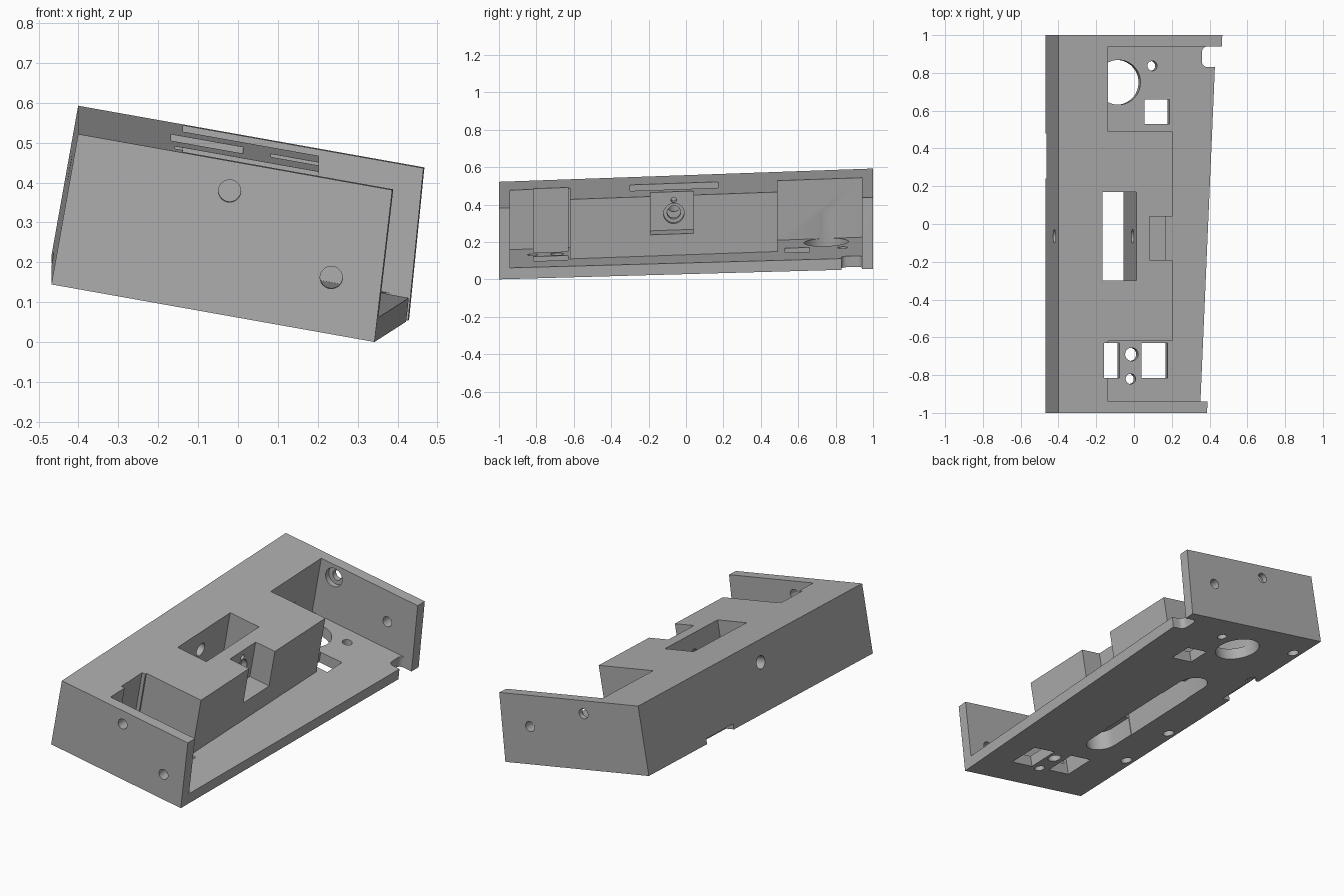
import bpy, bmesh, math
from mathutils import Matrix, Vector

cube = bpy.data.objects.get("Cube")
if cube:
    bpy.data.objects.remove(cube, do_unlink=True)

grey = bpy.data.materials.new("plain grey")
grey.use_nodes = True
colour = (0.42, 0.42, 0.42, 1)
grey.diffuse_color = colour
grey.node_tree.nodes["Principled BSDF"].inputs["Base Color"].default_value = colour

HEIGHT, FLOOR = 0.383, 0.06
MID = -0.065          # centre line of the middle features
cutters = []


def make_object(name, bm):
    bmesh.ops.recalc_face_normals(bm, faces=bm.faces)
    mesh = bpy.data.meshes.new(name)
    bm.to_mesh(mesh)
    bm.free()
    mesh.materials.append(grey)
    obj = bpy.data.objects.new(name, mesh)
    bpy.context.scene.collection.objects.link(obj)
    return obj


def hull_object(name, points):
    bm = bmesh.new()
    for p in points:
        bm.verts.new(p)
    result = bmesh.ops.convex_hull(bm, input=bm.verts)
    bmesh.ops.dissolve_limit(bm, angle_limit=0.01, verts=bm.verts, edges=bm.edges)
    return make_object(name, bm)


def cut_box(name, u, v, w):
    obj = hull_object(name, [(a, b, c) for a in u for b in v for c in w])
    cutters.append(obj)


def cut_round(name, axis, centre, span, r, half=(0, 0), steps=32):
    """Round hole, or rounded slot when half sizes are given, along an axis."""
    points = []
    for i in range(steps):
        t = 2 * math.pi * (i + 0.5) / steps
        c, s = math.cos(t), math.sin(t)
        a = centre[0] + r * c + math.copysign(half[0], c)
        b = centre[1] + r * s + math.copysign(half[1], s)
        for d in span:
            p = [a, b]
            p.insert("uvw".index(axis), d)
            points.append(p)
    cutters.append(hull_object(name, points))


# Tapered block in its own untilted frame: u across, v along, w up
block = hull_object("housing", [
    (0, -1, 0), (0.823, -1, 0), (0.80, -1, HEIGHT), (0, -1, HEIGHT),
    (0, 1, 0), (0.911, 1, 0), (0.882, 1, HEIGHT), (0, 1, HEIGHT)])

# Open right side and the two end pockets
cut_box("side_opening", (0.613, 2), (-0.94, 0.94), (FLOOR, 1))
cut_box("front_pocket", (0.2675, 1.9), (-0.94, -0.62), (FLOOR, 0.9))
cut_box("back_pocket", (0.2675, 1.9), (0.49, 0.94), (FLOOR, 0.9))

# Middle window, its rounded slot below and the notch in the raised block
cut_box("window", (0.237, 0.42), (-0.30, 0.17), (-1, 1))
cut_round("bottom_slot", "w", (0.328, MID), (-1, 0.10), 0.088, (0, 0.37))
cut_box("block_notch", (0.491, 1.5), (-0.19, 0.04), (0.175, 1))

# Cross bore through the raised block
cut_round("cross_bore", "u", (MID, 0.265), (-0.2, 0.55), 0.036)
cut_round("bore_seat", "u", (MID, 0.265), (0.46, 0.56), 0.055)
cut_round("pin_hole", "u", (MID, 0.338), (0.44, 0.57), 0.015)

# Floor openings
cut_box("front_inner_opening", (0.247, 0.386), (-0.815, -0.63), (-1, 1))
cut_box("front_outer_opening", (0.505, 0.645), (-0.815, -0.63), (-1, 0.2))
cut_box("back_opening", (0.521, 0.655), (0.53, 0.66), (-1, 0.2))
for u, v, r in ((0.452, -0.69, 0.035), (0.447, -0.82, 0.027),
                (0.381, 0.75, 0.119), (0.563, 0.837, 0.026)):
    cut_round("floor_hole", "w", (u, v), (-1, 0.2), r)
cut_round("edge_notch", "w", (1.03, 0.885), (-1, 0.15), 0.03, (0.17, 0.025))

# Screw holes in the end walls
for u, w in ((0.399, 0.309), (0.688, 0.14)):
    cut_round("front_wall_hole", "v", (u, w), (-1.2, -0.8), 0.028)
for u, w in ((0.36, 0.31), (0.717, 0.21)):
    cut_round("back_wall_hole", "v", (u, w), (0.8, 1.2), 0.028)
cut_round("back_wall_seat", "v", (0.36, 0.31), (0.8, 0.97), 0.052)

# Blind holes and shallow relief along the lower left edge
for v in (-0.56, -0.21, 0.48, 0.83):
    cut_round("blind_hole", "w", (0.052, v), (-0.2, 0.1), 0.03)
cut_box("edge_relief", (-0.2, 0.05), (0.24, 0.48), (-0.2, 0.03))

for cutter in cutters:
    cutter.hide_render = True
    mod = block.modifiers.new(cutter.name, "BOOLEAN")
    mod.operation = "DIFFERENCE"
    mod.solver = "EXACT"
    mod.object = cutter

# Bake the cuts and drop the cutters
bpy.context.view_layer.update()
baked = bpy.data.meshes.new_from_object(
    block.evaluated_get(bpy.context.evaluated_depsgraph_get()))
block.modifiers.clear()
block.data = baked
for cutter in cutters:
    bpy.data.objects.remove(cutter, do_unlink=True)

# Tilt the part sideways and slope it along its length
tilt = math.radians(10.1)
c, s, slope = math.cos(tilt), math.sin(tilt), 0.0355
baked.transform(Matrix(((c, 0, s, -0.468),
                        (0, 1, 0, 0),
                        (-s, slope, c, 0.1445 + slope),
                        (0, 0, 0, 1))))
baked.update()

bpy.ops.object.select_all(action="DESELECT")
block.select_set(True)
bpy.context.view_layer.objects.active = block
bpy.ops.object.shade_smooth_by_angle(angle=math.radians(30))
